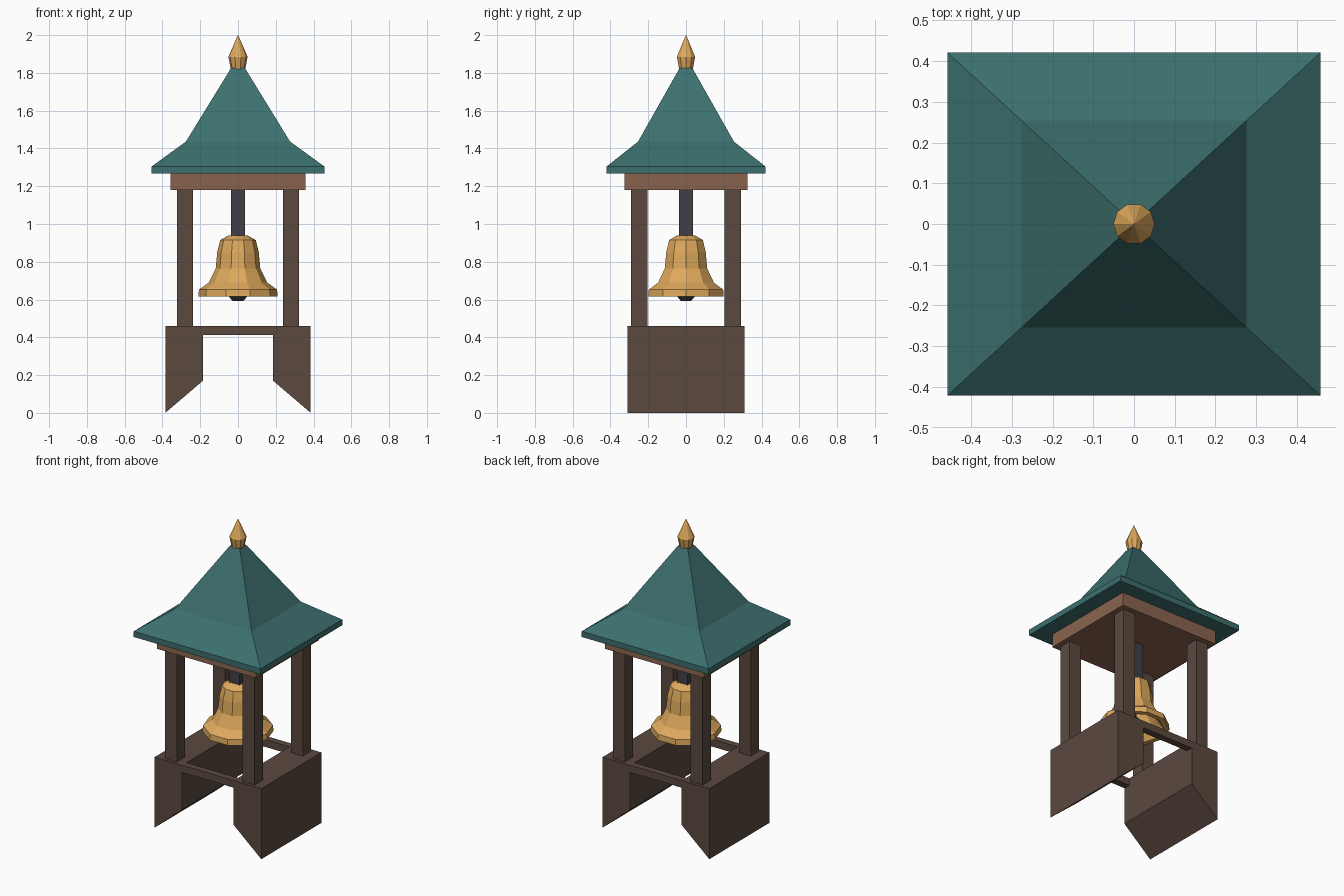
import bpy, bmesh
from math import cos, sin, pi

cube = bpy.data.objects.get("Cube")
if cube:
    bpy.data.objects.remove(cube, do_unlink=True)


def material(name, rgb):
    """Flat material from 0-255 display values, stored as linear."""
    lin = [((c / 255 + 0.055) / 1.055) ** 2.4 for c in rgb] + [1.0]
    m = bpy.data.materials.new(name)
    m.use_nodes = True
    m.diffuse_color = lin
    m.node_tree.nodes["Principled BSDF"].inputs["Base Color"].default_value = lin
    return m


dark_wood = material("dark wood", (91, 73, 63))
light_wood = material("light wood", (138, 100, 79))
teal = material("teal roof", (60, 112, 110))
gold = material("bell gold", (222, 169, 92))
iron = material("dark iron", (62, 62, 71))


def loft(name, rings, mat):
    """Skin a stack of equal-length point rings and cap both ends."""
    bm = bmesh.new()
    loops = [[bm.verts.new(p) for p in ring] for ring in rings]
    n = len(loops[0])
    for a, b in zip(loops, loops[1:]):
        for i in range(n):
            j = (i + 1) % n
            bm.faces.new((a[i], a[j], b[j], b[i]))
    bm.faces.new(loops[0])
    bm.faces.new(loops[-1])
    bmesh.ops.remove_doubles(bm, verts=bm.verts, dist=0.0001)
    bmesh.ops.recalc_face_normals(bm, faces=bm.faces)
    mesh = bpy.data.meshes.new(name)
    bm.to_mesh(mesh)
    bm.free()
    mesh.materials.append(mat)
    obj = bpy.data.objects.new(name, mesh)
    bpy.context.collection.objects.link(obj)
    return obj


def rect(hx, hy, z, cx=0, cy=0):
    return [(cx + sx * hx, cy + sy * hy, z)
            for sx, sy in ((-1, -1), (1, -1), (1, 1), (-1, 1))]


def box(name, hx, hy, z0, z1, mat, cx=0, cy=0):
    return loft(name, [rect(hx, hy, z0, cx, cy), rect(hx, hy, z1, cx, cy)], mat)


def lathe(name, profile, mat, sides=10):
    rings = [[(r * cos(2 * pi * i / sides), r * sin(2 * pi * i / sides), z)
              for i in range(sides)] for r, z in profile]
    return loft(name, rings, mat)


# Saddle base: two slanted blocks that sit over a ridge
OUT, INN, DEPTH, TOP = 0.385, 0.186, 0.31, 0.46
for side, s in (("left", 1), ("right", -1)):
    section = [(s * OUT, 0), (s * OUT, TOP), (s * INN, TOP), (s * INN, 0.17)]
    loft(side + "_base_block", [[(x, y, z) for x, z in section] for y in (-DEPTH, DEPTH)], dark_wood)

# Thin rails joining the blocks, front and back
for end, s in (("front", -1), ("back", 1)):
    box(end + "_base_rail", INN, 0.0225, 0.413, TOP, dark_wood, cy=s * (DEPTH - 0.0225))

# Corner posts
for end, sy in (("front", -1), ("back", 1)):
    for side, sx in (("left", 1), ("right", -1)):
        box(f"{end}_{side}_post", 0.043, 0.043, TOP, 1.185, dark_wood, sx * 0.281, sy * 0.248)

# Ceiling slab and flared roof
box("ceiling_slab", 0.358, 0.325, 1.18, 1.268, light_wood)
loft("roof", [rect(0.458, 0.421, 1.267), rect(0.458, 0.421, 1.304),
              rect(0.276, 0.254, 1.436), rect(0.037, 0.034, 1.825)], teal)

# Roof finial
lathe("finial", [(0.038, 1.82), (0.051, 1.885), (0.001, 2.0)], gold)

# Hanger, hollow bell and clapper
box("bell_hanger", 0.038, 0.038, 0.93, 1.185, iron)
inner = [(0.07, 0.89), (0.095, 0.76), (0.13, 0.68), (0.178, 0.615)]
outer = [(0.21, 0.615), (0.207, 0.652), (0.155, 0.69), (0.118, 0.765),
         (0.11, 0.85), (0.094, 0.915), (0.05, 0.94)]
lathe("bell", inner + outer, gold)
lathe("clapper", [(0.028, 0.592), (0.048, 0.615), (0.05, 0.645), (0.028, 0.68),
                  (0.014, 0.69), (0.014, 0.895)], iron)
